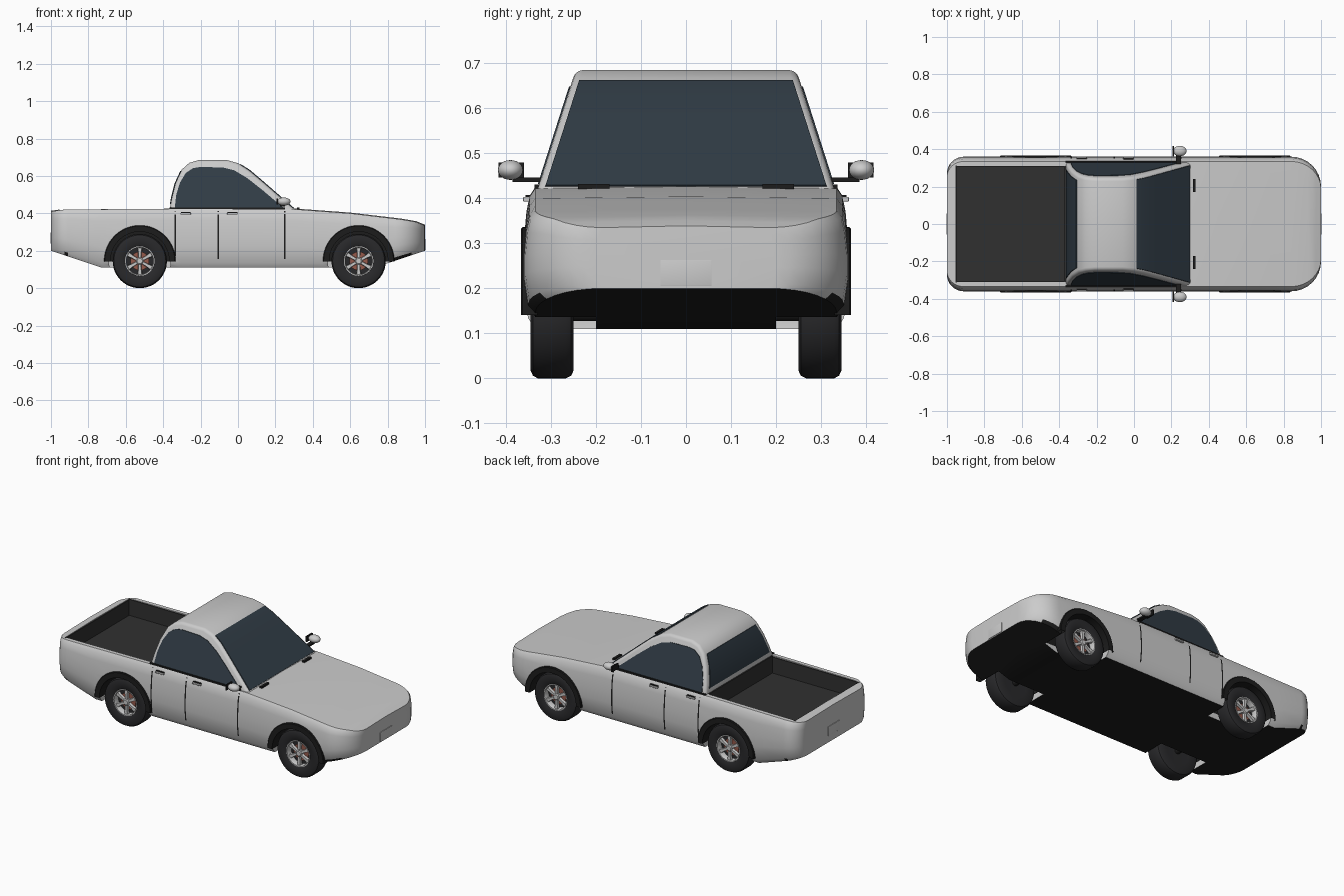
import bpy, bmesh
from math import sin, cos, pi, sqrt, radians
from mathutils import Vector

if "Cube" in bpy.data.objects:
    bpy.data.objects.remove(bpy.data.objects["Cube"])


def mat(name, r, g, b):
    m = bpy.data.materials.new(name)
    m.diffuse_color = (r, g, b, 1)
    m.use_nodes = True
    m.node_tree.nodes["Principled BSDF"].inputs["Base Color"].default_value = m.diffuse_color
    return m


PAINT = mat("paint", .75, .75, .75)
BLACK = mat("black", .012, .012, .012)
RUBBER = mat("rubber", .022, .022, .024)
LINER = mat("liner", .03, .03, .03)
GLASS = mat("glass", .03, .045, .06)
BRAKE = mat("brake", .3, .1, .07)


def make(name, verts, faces, m=None, angle=35, bevel=0):
    me = bpy.data.meshes.new(name)
    me.from_pydata([tuple(v) for v in verts], [], faces)
    bm = bmesh.new()
    bm.from_mesh(me)
    bmesh.ops.recalc_face_normals(bm, faces=bm.faces)
    if bevel:
        es = [e for e in bm.edges if len(e.link_faces) == 2 and e.calc_face_angle() > radians(50)]
        bmesh.ops.bevel(bm, geom=es, offset=bevel, segments=3, profile=.5, affect='EDGES')
    bm.to_mesh(me)
    bm.free()
    ob = bpy.data.objects.new(name, me)
    bpy.context.collection.objects.link(ob)
    if m:
        me.materials.append(m)
    smooth(ob, angle)
    return ob


def smooth(ob, angle=35):
    bpy.ops.object.select_all(action='DESELECT')
    ob.select_set(True)
    bpy.context.view_layer.objects.active = ob
    bpy.ops.object.shade_smooth_by_angle(angle=radians(angle))


def box(name, x0, x1, y0, y1, z0, z1, m=None, bevel=0):
    v = [(x, y, z) for x in (x0, x1) for y in (y0, y1) for z in (z0, z1)]
    f = [(0, 1, 3, 2), (4, 6, 7, 5), (0, 4, 5, 1), (2, 3, 7, 6), (0, 2, 6, 4), (1, 5, 7, 3)]
    return make(name, v, f, m, bevel=bevel)


def loft(name, rings, m=None, closed=True, caps=True, **kw):
    n = len(rings[0])
    v = [p for r in rings for p in r]
    f = [(i * n + j, i * n + (j + 1) % n, (i + 1) * n + (j + 1) % n, (i + 1) * n + j)
         for i in range(len(rings) - 1) for j in range(n if closed else n - 1)]
    if caps:
        f += [tuple(range(n)), tuple(range(len(v) - n, len(v)))]
    return make(name, v, f, m, **kw)


def lathe(name, prof, x, z, s, m=None, a0=0, a1=2 * pi, seg=48):
    # profile of (radius, y) swept about the wheel axis; s picks the side
    rings = [[(x + r * cos(a), s * y, z + r * sin(a)) for r, y in prof]
             for a in [a0 + (a1 - a0) * i / seg for i in range(seg + 1)]]
    ob = loft(name, rings, m, closed=False, caps=False)
    bm = bmesh.new()
    bm.from_mesh(ob.data)
    bmesh.ops.remove_doubles(bm, verts=bm.verts, dist=1e-5)
    bmesh.ops.recalc_face_normals(bm, faces=bm.faces)
    bm.to_mesh(ob.data)
    bm.free()
    smooth(ob)
    return ob


def interp(t, pts):
    for (a, p), (b, q) in zip(pts, pts[1:]):
        if t <= b:
            return p + (q - p) * max(0, (t - a) / (b - a))
    return pts[-1][1]


TOP = [(-1, .41), (-.93, .42), (-.3, .425), (.3, .422), (.6, .4), (.87, .368), (.95, .355), (1, .335)]
BOT = [(-1, .2), (-.73, .11), (.73, .11), (1, .2)]
SIDE = [(0, .93), (.08, .975), (.35, 1), (.55, 1), (.8, .985), (.94, .965), (1, .93)]
RF, RR = .16, .09


def half_width(x):
    if x > 1 - RF:
        return .36 - RF + sqrt(max(0, RF**2 - (x - 1 + RF)**2))
    if x < RR - 1:
        return .36 - RR + sqrt(max(0, RR**2 - (x + 1 - RR)**2))
    return .36


def section(x):
    w, b, t = half_width(x), interp(x, BOT), interp(x, TOP)
    half = [(w * k, b + u * (t - b)) for u, k in SIDE]
    return ([(x, 0, b)] + [(x, y, z) for y, z in half] + [(x, 0, t + .004)]
            + [(x, -y, z) for y, z in reversed(half)])


# body shell with black underside
ang = [i * pi / 16 for i in range(9)]
xs = ([-1 + RR * (1 - cos(a)) for a in ang] + [-.73, -.3, 0, .3, .45, .6, .73]
      + [1 - RF + RF * sin(a) for a in ang])
body = loft("body", [section(x) for x in xs], PAINT)
body.data.materials.append(BLACK)
for p in body.data.polygons:
    if p.normal.z < -.6:
        p.material_index = 1

# cut the load bed and the wheel wells
AXLES, R = (-.525, .645), .145
cutters = [box("bed_cutter", -.955, -.355, -.31, .31, .315, .6)]
for x in AXLES:
    for s in (1, -1):
        ring = [[(x + .165 * cos(i * pi / 24), s * y, R + .165 * sin(i * pi / 24)) for i in range(48)]
                for y in (.2, .45)]
        cutters.append(loft("arch_cutter", ring))
for c in cutters:
    mod = body.modifiers.new("cut", 'BOOLEAN')
    mod.operation, mod.solver, mod.object = 'DIFFERENCE', 'EXACT', c
    bpy.context.view_layer.objects.active = body
    bpy.ops.object.modifier_apply(modifier=mod.name)
for c in cutters:
    bpy.data.objects.remove(c)
smooth(body)

# bed liner
box("bed_floor", -.955, -.355, -.31, .31, .312, .32, LINER)
for s in (1, -1):
    box("bed_side_liner", -.955, -.355, s * .304, s * .312, .315, .418, LINER)
box("bed_tail_liner", -.957, -.949, -.31, .31, .315, .415, LINER)
box("bed_front_liner", -.372, -.354, -.31, .31, .315, .425, LINER)

# cabin
REAR = [(-.367, .41), (-.355, .48), (-.335, .56), (-.30, .635), (-.26, .67), (-.21, .685)]
FRONT = [(-.06, .685), (0, .668), (.06, .63), (.125, .575), (.2, .51), (.315, .41)]


def cab_w(z):
    return .33 - .32 * (z - .42)


loft("cabin", [[(x, s * cab_w(z), z) for x, z in REAR + FRONT] for s in (1, -1)], bevel=.016)


def glass_strip(name, pts, inset):
    n = Vector((pts[-1][1] - pts[0][1], pts[0][0] - pts[-1][0])).normalized()
    if n.x * pts[0][0] + n.x * pts[-1][0] < 0:
        n = -n
    outer = [(x + n.x * .004, z + n.y * .004) for x, z in pts]
    inner = [(x - n.x * .004, z - n.y * .004) for x, z in reversed(pts)]
    loft(name, [[(x, s * (cab_w(z) - inset), z) for x, z in outer + inner] for s in (1, -1)], GLASS)


glass_strip("windshield", [(.012, .66), (.06, .63), (.125, .575), (.2, .51), (.296, .427)], .015)
glass_strip("rear_window", [(-.36, .45), (-.355, .48), (-.335, .56), (-.305, .625)], .03)

WIN = [(-.338, .432), (-.33, .5), (-.31, .565), (-.28, .615), (-.24, .642), (-.2, .648), (-.08, .645),
       (-.02, .63), (.05, .588), (.13, .525), (.24, .432)]
for s in (1, -1):
    loft("side_window", [[(x, s * (cab_w(z) + d), z) for x, z in WIN] for d in (-.01, .003)], GLASS)
    box("belt_trim", -.365, .25, s * .325, s * .336, .42, .431, BLACK)
    # door seams follow the body side
    for x, z0 in ((-.335, .17), (-.105, .155), (.25, .155)):
        prof = [(half_width(x) * interp((z - .11) / .314, SIDE), z)
                for z in [z0 + (.412 - z0) * i / 8 for i in range(9)]]
        loft("door_seam", [[(x + d, s * (y + .0015), z) for y, z in prof]
                           for d in (-.004, .004)], BLACK, closed=False, caps=False)
    for x in (-.28, -.03):
        box("door_handle", x - .028, x + .028, s * .34, s * .362, .393, .403, PAINT, bevel=.002)
        box("handle_recess", x - .026, x + .026, s * .34, s * .356, .403, .407, BLACK)
    # door mirror
    box("mirror_arm", .225, .25, s * .31, s * .385, .436, .446, BLACK)
    box("mirror_glass", .206, .214, s * .36, s * .417, .446, .48, BLACK)
    bpy.ops.mesh.primitive_uv_sphere_add(segments=24, ring_count=12, radius=1, location=(.245, s * .39, .463))
    bpy.context.object.name = "mirror_shell"
    bpy.context.object.scale = (.036, .028, .022)
    bpy.ops.object.shade_smooth()
    box("wiper", .315, .33, s * .17, s * .24, .42, .432, BLACK)

# number plates
box("front_plate", .99, 1.003, -.057, .057, .205, .262, bevel=.001)
box("rear_plate", -1.003, -.99, -.057, .057, .24, .297, bevel=.001)

# wheels, arches and axles
for ax in AXLES:
    lathe("axle", [(0, -.28), (.018, -.28), (.018, .28), (0, .28)], ax, R, 1, BLACK, seg=16)
    for s in (1, -1):
        lathe("wheel_arch", [(0, .203), (.157, .203), (.157, .367), (.187, .367), (.191, .363), (.191, .33)],
              ax, R, s, BLACK, -.02, pi + .02, 32)
        lathe("tyre", [(0, .255), (.08, .25), (.128, .25), (.139, .255), (.145, .267), (.145, .329), (.139, .34),
                       (.128, .345), (.085, .343), (.078, .338), (.076, .3), (0, .3)], ax, R, s, RUBBER)
        lathe("rim", [(.071, .305), (.071, .336), (.074, .341), (.079, .341), (.08, .335)], ax, R, s)
        lathe("brake_disc", [(0, .312), (.05, .312), (.05, .302)], ax, R, s, BRAKE)
        lathe("hub", [(0, .338), (.014, .338), (.02, .333), (.02, .3)], ax, R, s, seg=24)
        for k in range(6):
            a = k * pi / 3 + pi / 6
            u, v = Vector((cos(a), 0, sin(a))), Vector((-sin(a), 0, cos(a)))
            c = Vector((ax, 0, R))
            rings = [[c + u * r + v * (w * q) + Vector((0, s * y, 0))
                      for q, y in ((-1, .318), (1, .318), (.8, .334), (-.8, .334))]
                     for r, w in ((.01, .008), (.045, .009), (.074, .014))]
            loft("spoke", rings)
